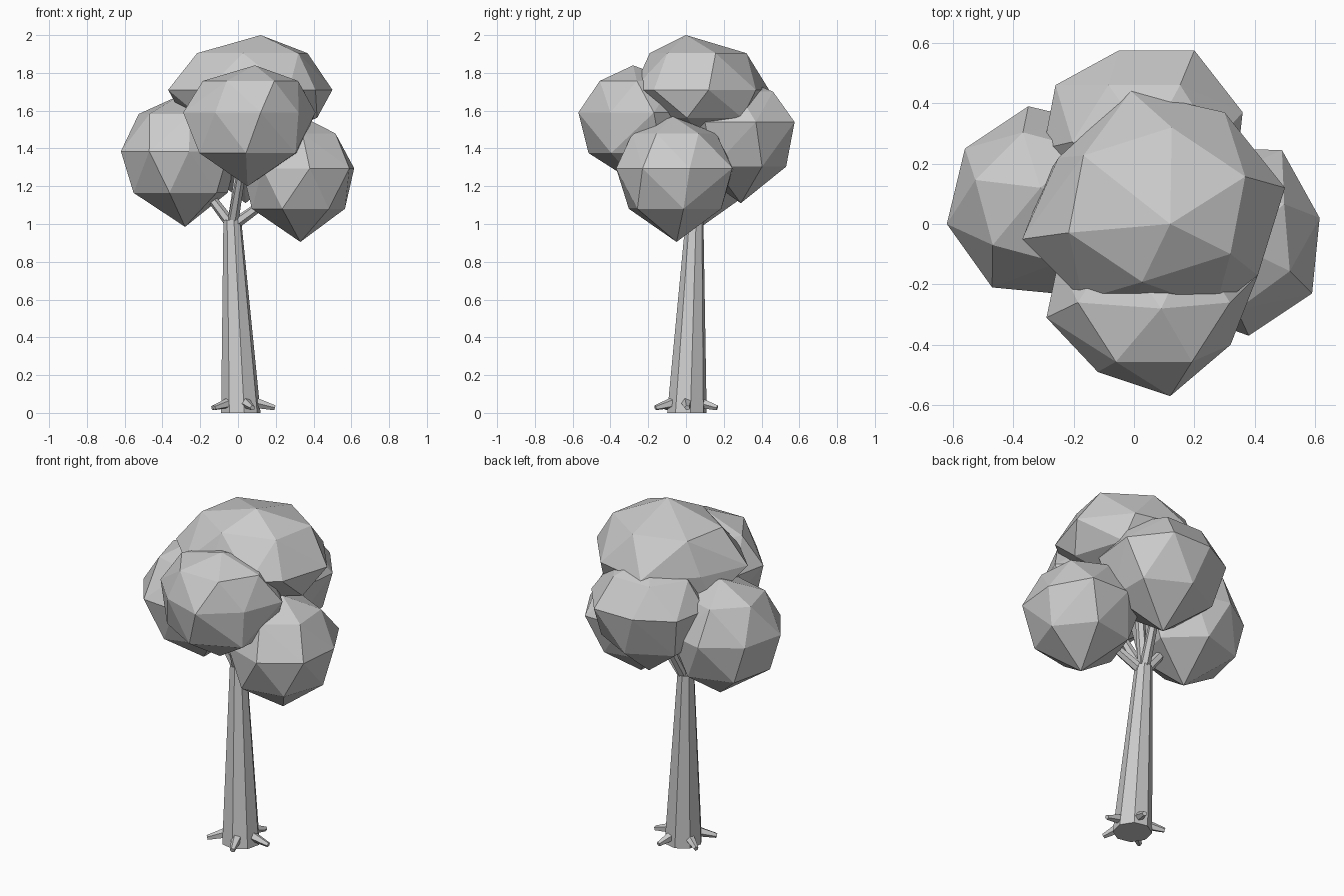
import bpy, bmesh
from math import sin, cos, radians, tau
from mathutils import Vector

old = bpy.data.objects.get("Cube")
if old:
    bpy.data.objects.remove(old, do_unlink=True)

GREY = (0.6, 0.6, 0.6, 1)
mat = bpy.data.materials.new("plain grey")
mat.use_nodes = True
mat.diffuse_color = GREY
mat.node_tree.nodes["Principled BSDF"].inputs["Base Color"].default_value = GREY


def hull(name, points):
    """Flat-shaded convex solid around a set of points."""
    bm = bmesh.new()
    for p in points:
        bm.verts.new(p)
    bmesh.ops.convex_hull(bm, input=bm.verts[:])
    bmesh.ops.dissolve_limit(bm, angle_limit=radians(1), verts=bm.verts[:], edges=bm.edges[:])
    bmesh.ops.recalc_face_normals(bm, faces=bm.faces[:])
    mesh = bpy.data.meshes.new(name)
    bm.to_mesh(mesh)
    bm.free()
    mesh.materials.append(mat)
    obj = bpy.data.objects.new(name, mesh)
    bpy.context.collection.objects.link(obj)


def ring(count, phase):
    return [(cos(radians(phase) + tau * i / count), sin(radians(phase) + tau * i / count))
            for i in range(count)]


def taper(name, a, b, r1, r2, sides):
    """Tapered prism from point a to point b."""
    a, b = Vector(a), Vector(b)
    turn = (b - a).to_track_quat('Z', 'Y')
    hull(name, [p + turn @ Vector((x * r, y * r, 0))
                for p, r in ((a, r1), (b, r2)) for x, y in ring(sides, 180 / sides)])


def foliage(name, middle, outline, top_pole, bottom_pole, top_turn, bottom_turn):
    """Faceted clump: irregular equator, a six-point ring above and below, two poles."""
    lows = [min(axis) for axis in zip(*outline)]
    highs = [max(axis) for axis in zip(*outline)]
    cx, cy = [(lo + hi) / 2 for lo, hi in zip(lows, highs)]
    rx, ry = [(hi - lo) / 2 for lo, hi in zip(lows, highs)]
    points = [top_pole, bottom_pole] + [(x, y, middle) for x, y in outline]
    for pole, turn, reach, rise in ((top_pole, top_turn, 0.72, 0.67),
                                    (bottom_pole, bottom_turn, 0.84, 0.55)):
        mx, my = cx * 0.8 + pole[0] * 0.2, cy * 0.8 + pole[1] * 0.2
        points += [(mx + x * rx * reach, my + y * ry * reach, middle + (pole[2] - middle) * rise)
                   for x, y in ring(6, turn)]
    hull(name, points)


# Foliage clumps
foliage("top_foliage", 1.71,
        [(-0.37, -0.05), (-0.25, 0.22), (-0.01, 0.44), (0.3, 0.37), (0.5, 0.12),
         (0.41, -0.17), (0.27, -0.28), (0, -0.27), (-0.17, -0.25)],
        (0.12, 0, 2), (0.07, 0.1, 1.44), 21, 45)
foliage("left_foliage", 1.295,
        [(0.615, 0.02), (0.59, -0.23), (0.38, -0.37), (0.13, -0.28), (0.02, -0.08),
         (0.08, 0.15), (0.25, 0.25), (0.49, 0.245)],
        (0.34, -0.07, 1.57), (0.33, -0.05, 0.905), 35, 10)
foliage("right_foliage", 1.385,
        [(-0.62, 0), (-0.56, 0.25), (-0.35, 0.39), (-0.14, 0.34), (0, 0.14),
         (-0.05, -0.1), (-0.26, -0.23), (-0.47, -0.21)],
        (-0.31, 0.12, 1.68), (-0.28, 0.08, 0.985), 45, 17)
foliage("back_foliage", 1.54,
        [(-0.05, 0.575), (0.2, 0.575), (0.36, 0.37), (0.33, 0.1), (0.1, -0.03),
         (-0.15, 0.02), (-0.3, 0.25), (-0.26, 0.46)],
        (0.05, 0.27, 1.78), (0.04, 0.29, 1.11), 0, 30)
foliage("front_foliage", 1.59,
        [(-0.29, -0.31), (-0.12, -0.49), (0.12, -0.57), (0.32, -0.4), (0.41, -0.17),
         (0.22, 0.04), (-0.05, 0.06), (-0.25, -0.12)],
        (0.09, -0.28, 1.84), (0.05, -0.24, 1.2), 0, 27)

# Leaning trunk with level ends
fork = Vector((-0.03, 0.045, 1.02))
hull("trunk", [(c[0] + x * r, c[1] + y * r, c[2])
               for c, r in (((0.015, 0.005, 0), 0.106), (fork, 0.048)) for x, y in ring(8, 10)])

# Branches up into each clump
tips = {"left": (0.22, -0.03, 1.17), "right": (-0.22, 0.07, 1.24), "back": (0.02, 0.23, 1.35),
        "front": (0.03, -0.14, 1.35), "top": (0.05, 0.08, 1.6)}
for side, tip in tips.items():
    taper(side + "_branch", fork - Vector((0, 0, 0.03)), tip, 0.03, 0.022, 6)

# Short roots around the base
for i, (x, y) in enumerate(ring(5, 2)):
    taper("root_%d" % (i + 1), (0.015 + x * 0.07, y * 0.07, 0.055),
          (0.015 + x * 0.18, y * 0.172, 0.027), 0.03, 0.014, 5)
